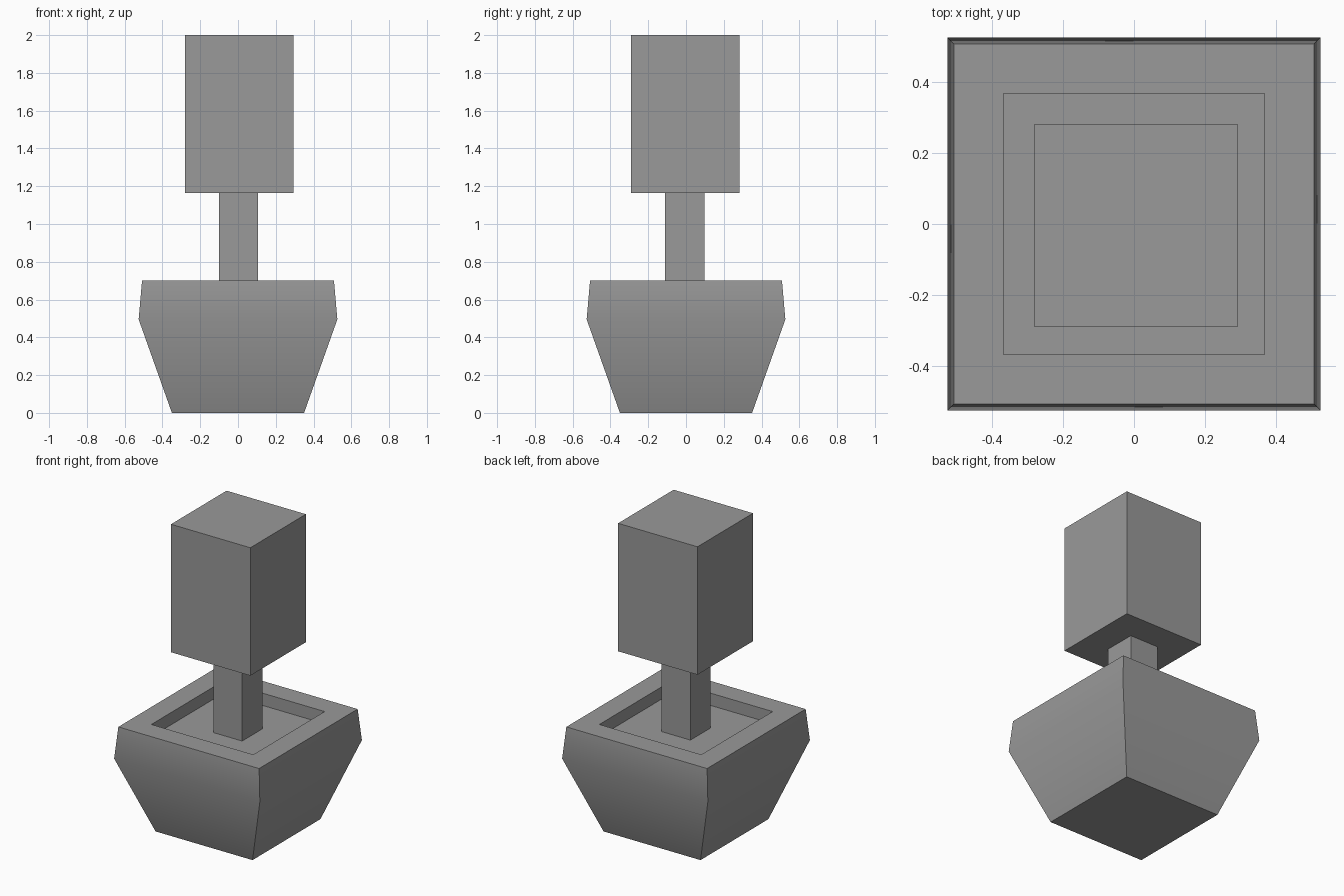
import bpy
import bmesh
import math
from mathutils import Matrix

cube = bpy.data.objects.get("Cube")
if cube:
    bpy.data.objects.remove(cube, do_unlink=True)

# Single plain grey
grey = bpy.data.materials.new("plain grey")
grey.use_nodes = True
colour = (0.32, 0.32, 0.32, 1)
grey.diffuse_color = colour
grey.node_tree.nodes["Principled BSDF"].inputs["Base Color"].default_value = colour


def add_object(name, bm):
    bmesh.ops.recalc_face_normals(bm, faces=bm.faces)
    mesh = bpy.data.meshes.new(name)
    bm.to_mesh(mesh)
    bm.free()
    mesh.materials.append(grey)
    obj = bpy.data.objects.new(name, mesh)
    bpy.context.collection.objects.link(obj)
    return obj


def box(name, x, y, width, bottom, top):
    bm = bmesh.new()
    place = Matrix.Translation((x, y, (bottom + top) / 2))
    size = Matrix.Diagonal((width, width, top - bottom, 1))
    bmesh.ops.create_cube(bm, size=1, matrix=place @ size)
    return add_object(name, bm)


def square_loft(name, profile):
    """Join square rings of (half width, height) and cap both ends."""
    bm = bmesh.new()
    corners = ((-1, -1), (1, -1), (1, 1), (-1, 1))
    rings = [[bm.verts.new((h * cx, h * cy, z)) for cx, cy in corners]
             for h, z in profile]
    for a, b in zip(rings, rings[1:]):
        for i in range(4):
            j = (i + 1) % 4
            bm.faces.new((a[i], a[j], b[j], b[i]))
    bm.faces.new(rings[0][::-1])
    bm.faces.new(rings[-1])
    return add_object(name, bm)


# Planter: flared body, inward rim, recessed soil floor
planter = square_loft("planter", [(0.35, 0), (0.526, 0.495), (0.508, 0.7),
                                  (0.368, 0.7), (0.368, 0.62)])

# Trunk and block-shaped foliage
box("trunk", 0.003, -0.006, 0.208, 0.62, 1.165)
box("foliage", 0.006, -0.004, 0.573, 1.165, 2)

# Soften only the shallow fold on the planter sides
bpy.ops.object.select_all(action="DESELECT")
planter.select_set(True)
bpy.context.view_layer.objects.active = planter
bpy.ops.object.shade_smooth_by_angle(angle=math.radians(35))
